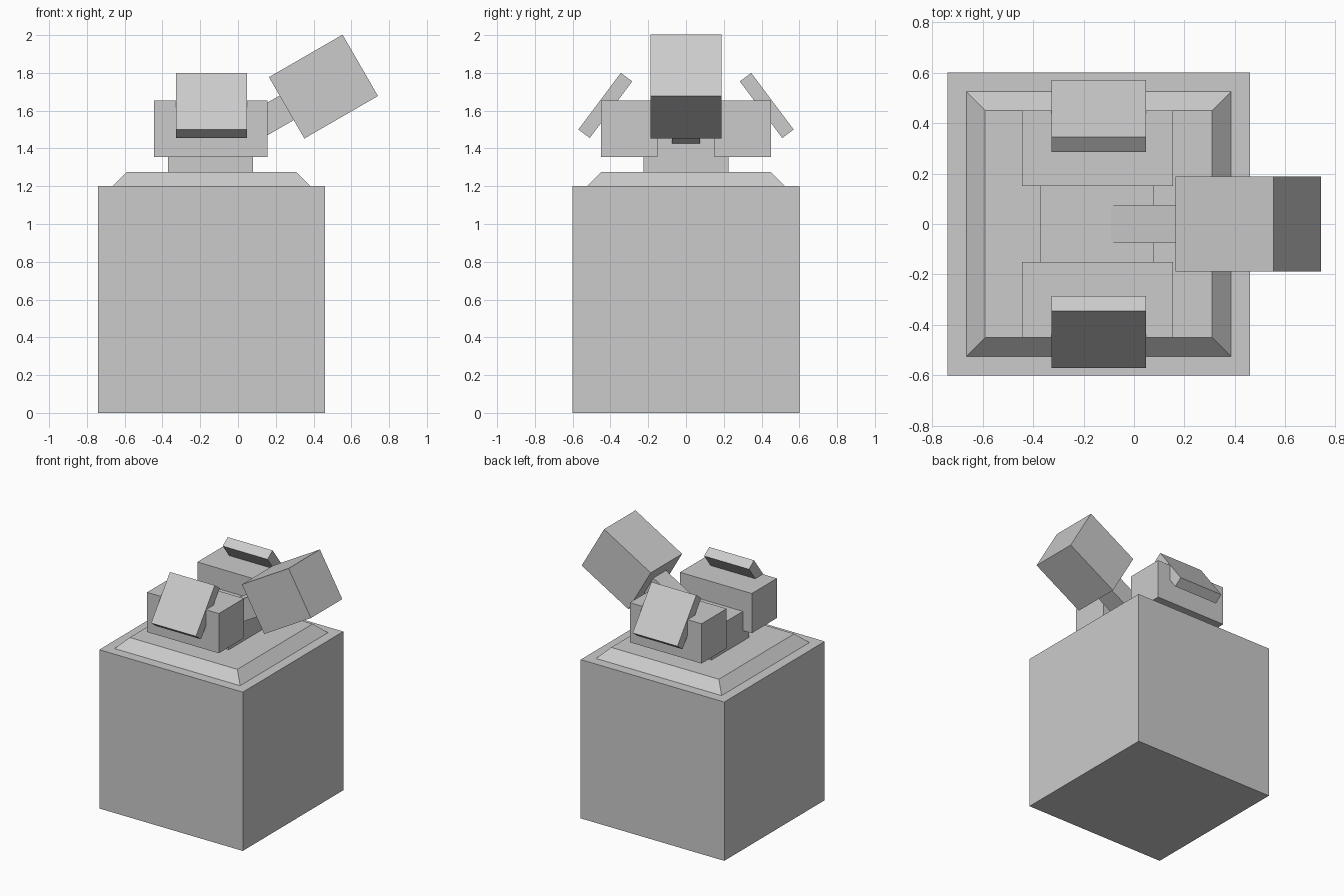
import bpy
import bmesh
from math import radians, cos, sin
from mathutils import Matrix, Vector

cube = bpy.data.objects.get("Cube")
if cube:
    bpy.data.objects.remove(cube, do_unlink=True)

# Single flat material
grey = bpy.data.materials.new("light_grey")
grey.use_nodes = True
colour = (0.6, 0.6, 0.6, 1)
grey.diffuse_color = colour
grey.node_tree.nodes["Principled BSDF"].inputs["Base Color"].default_value = colour

AXIS_X = -0.14  # centre line of the body


def box(name, centre, size, axis="X", angle=0, taper=0):
    """Box turned about one axis; taper moves the top edges inwards."""
    bm = bmesh.new()
    bmesh.ops.create_cube(bm, size=1)
    bmesh.ops.scale(bm, vec=size, verts=bm.verts)
    for v in bm.verts:
        if v.co.z > 0:
            v.co.x -= taper if v.co.x > 0 else -taper
            v.co.y -= taper if v.co.y > 0 else -taper
    turn = Matrix.Rotation(radians(angle), 4, axis)
    bm.transform(Matrix.Translation(centre) @ turn)
    mesh = bpy.data.meshes.new(name)
    bm.to_mesh(mesh)
    bm.free()
    mesh.materials.append(grey)
    obj = bpy.data.objects.new(name, mesh)
    bpy.context.collection.objects.link(obj)
    return obj


# Pedestal with bevelled cap
box("pedestal", (AXIS_X, 0, 0.6), (1.2, 1.2, 1.2))
box("pedestal_cap", (AXIS_X, 0, 1.2375), (1.05, 1.05, 0.075), taper=0.075)

# Turret core
box("turret_core", (AXIS_X - 0.005, 0, 1.3875), (0.45, 0.45, 0.225))

# Side blocks and leaning shield plates
for side, label in ((-1, "front"), (1, "back")):
    box(label + "_block", (AXIS_X - 0.005, side * 0.3, 1.505), (0.6, 0.3, 0.3))
    box(label + "_plate", (AXIS_X, side * 0.4275, 1.6275),
        (0.375, 0.375, 0.075), "X", -side * 53.13)

# Raised arm and head share one tilted axis
TILT = 30
head_centre = Vector((0.4525, 0, 1.7275))
along = Vector((cos(radians(TILT)), 0, sin(radians(TILT))))
box("head", head_centre, (0.45, 0.375, 0.375), "Y", -TILT)
box("arm", head_centre - along * 0.4, (0.6, 0.15, 0.15), "Y", -TILT)
